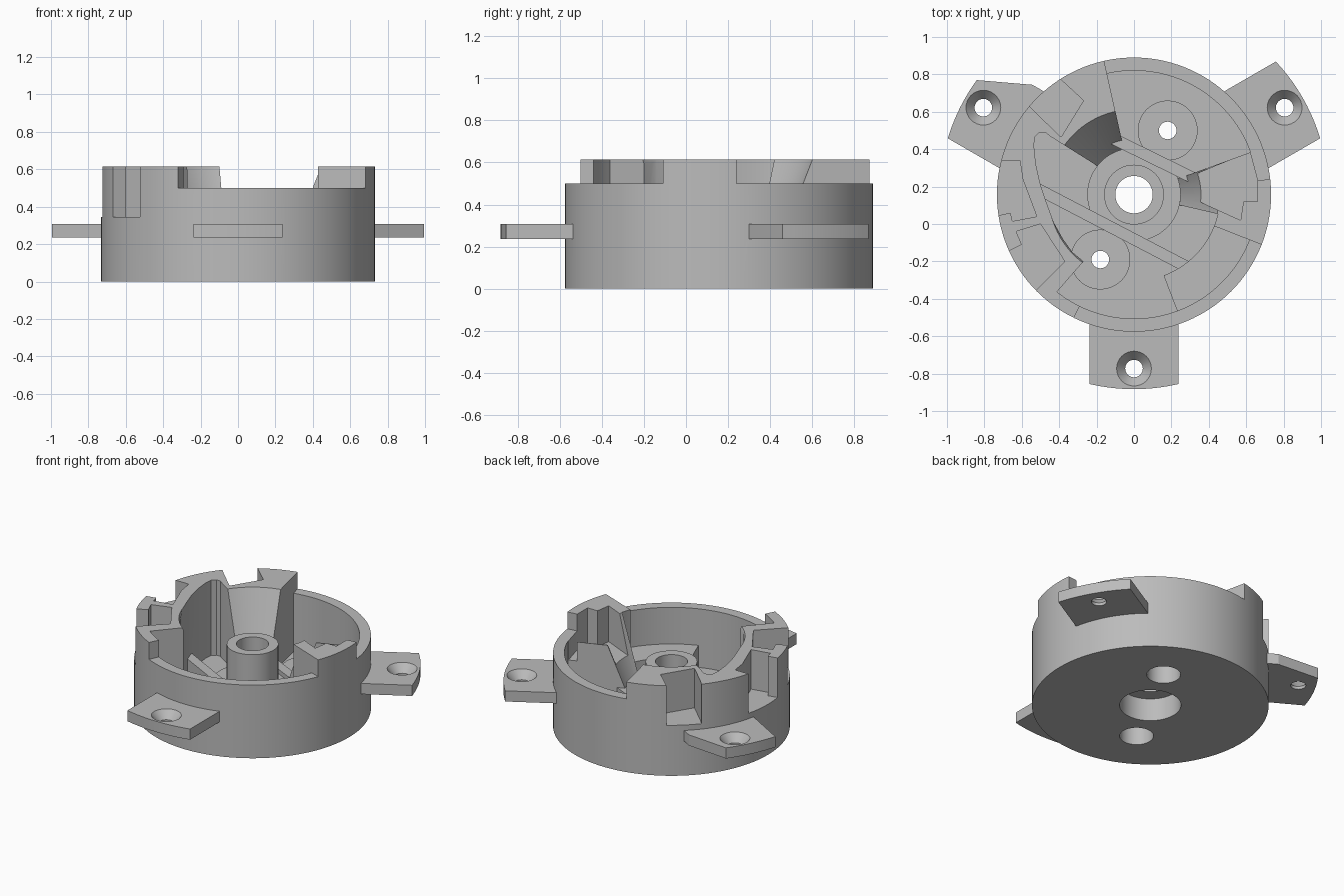
import bpy, bmesh
from math import radians, cos, sin
from mathutils import Vector

if "Cube" in bpy.data.objects:
    bpy.data.objects.remove(bpy.data.objects["Cube"], do_unlink=True)

CY = 0.157          # housing axis offset in y
R_OUT, R_IN = 0.733, 0.663
TOP, RIM, FLOOR = 0.615, 0.5, 0.1
HIGH = 1.0          # cutters run up past the top

grey = bpy.data.materials.new("plain grey")
grey.use_nodes = True
grey.diffuse_color = (0.5, 0.5, 0.5, 1)
grey.node_tree.nodes["Principled BSDF"].inputs["Base Color"].default_value = (0.5, 0.5, 0.5, 1)


def finish(bm, name):
    bmesh.ops.recalc_face_normals(bm, faces=bm.faces)
    mesh = bpy.data.meshes.new(name)
    bm.to_mesh(mesh)
    bm.free()
    mesh.materials.append(grey)
    obj = bpy.data.objects.new(name, mesh)
    bpy.context.scene.collection.objects.link(obj)
    return obj


def prism(name, points, z0, z1):
    bm = bmesh.new()
    face = bm.faces.new([bm.verts.new((x, y, z0)) for x, y in points])
    new = bmesh.ops.extrude_face_region(bm, geom=[face])["geom"]
    verts = [v for v in new if isinstance(v, bmesh.types.BMVert)]
    bmesh.ops.translate(bm, verts=verts, vec=(0, 0, z1 - z0))
    return finish(bm, name)


def cone(name, x, y, r0, r1, z0, z1, segments=48):
    bm = bmesh.new()
    bmesh.ops.create_cone(bm, cap_ends=True, segments=segments, radius1=r0, radius2=r1, depth=z1 - z0)
    bmesh.ops.translate(bm, verts=bm.verts, vec=(x, y, (z0 + z1) / 2))
    return finish(bm, name)


def arc(radius, a0, a1, steps=24):
    angles = [radians(a0 + (a1 - a0) * i / steps) for i in range(steps + 1)]
    return [(radius * cos(a), CY + radius * sin(a)) for a in angles]


def sector(radius, a0, a1):
    return [(0, CY)] + arc(radius, a0, a1)


def combine(target, tool, operation):
    mod = target.modifiers.new("join", 'BOOLEAN')
    mod.operation, mod.object, mod.solver = operation, tool, 'EXACT'
    bpy.context.view_layer.objects.active = target
    bpy.ops.object.modifier_apply(modifier=mod.name)
    bpy.data.objects.remove(tool, do_unlink=True)


def cut(tool):
    combine(housing, tool, 'DIFFERENCE')


def add(tool):
    combine(housing, tool, 'UNION')


# Solid housing, with the rim lowered at back and front
housing = cone("housing", 0, CY, R_OUT, R_OUT, 0, TOP, 128)
for a0, a1 in ((6.5, 102.6), (-116, -21.4)):
    cut(prism("rim_cutter", sector(1, a0, a1), RIM, HIGH))

# Tapered central cavity and the open bays around it
cut(cone("cavity_cutter", 0, CY, 0.25, 0.61, FLOOR, HIGH, 96))
cut(prism("back_bay_cutter", sector(R_IN, 20, 102.6), FLOOR, HIGH))
cut(prism("side_bay_cutter", sector(0.46, -72, -13), FLOOR, HIGH))
cut(prism("shelf_cutter", sector(R_IN, -70, -21.4), 0.25, HIGH))
front_bay = arc(R_IN, -128.4, -69.6) + [
    (0.16, -0.28), (0.1, 0), (-0.1, 0.25), (-0.45, 0.47), (-0.475, 0.49), (-0.505, 0.49),
    (-0.53, 0.465), (-0.535, 0.42), (-0.525, 0.32), (-0.5, 0.21), (-0.47, 0.12),
    (-0.43, 0.01), (-0.38, -0.08), (-0.33, -0.15), (-0.27, -0.2)]
cut(prism("front_bay_cutter", front_bay, FLOOR, HIGH))

# Stepped pockets in the tall wall
cut(prism("ledge_cutter", [(0.2, 0.17), (0.35, 0.12), (0.57, 0.02), (0.585, 0.12), (0.66, 0.12),
                           (0.66, 0.235), (0.62, 0.385), (0.34, 0.27), (0.2, 0.215)], 0.37, HIGH))
pockets = [
    [(-0.4, 0.78), (-0.27, 0.66), (-0.39, 0.465), (-0.53, 0.6), (-0.7, 0.78), (-0.55, 0.9)],
    [(-0.8, 0.34), (-0.61, 0.34), (-0.595, 0.24), (-0.52, 0.04), (-0.65, 0.015),
     (-0.66, 0.06), (-0.8, 0.03)],
    [(-0.8, -0.21), (-0.6, -0.11), (-0.63, -0.04), (-0.5, 0), (-0.37, -0.2), (-0.62, -0.45)],
]
for points in pockets:
    cut(prism("pocket_cutter", points, 0.345, HIGH))

# Diagonal floor ribs
for start, end in (((-0.52, 0.19), (0.3, -0.238)), ((-0.16, 0.48), (0.37, 0.22))):
    a, b = Vector(start), Vector(end)
    side = (b - a).orthogonal().normalized() * 0.031
    add(prism("rib", [a - side, b - side, b + side, a + side], 0.05, 0.22))

# Central post and screw bosses, with their bores
screws = ((0.18, 0.5), (-0.18, -0.19))
add(cone("post_base", 0, CY, 0.25, 0.25, 0.04, 0.19, 64))
add(cone("post", 0, CY, 0.16, 0.16, 0.06, 0.44))
for x, y in screws:
    add(cone("screw_boss", x, y, 0.16, 0.16, 0.05, 0.2))
cut(cone("post_counterbore", 0, CY, 0.19, 0.19, -0.1, 0.155))
cut(cone("post_bore", 0, CY, 0.1, 0.1, -0.2, HIGH))
for x, y in screws:
    cut(cone("screw_counterbore", x, y, 0.105, 0.105, -0.1, 0.14, 32))
    cut(cone("screw_bore", x, y, 0.047, 0.047, -0.2, HIGH, 32))

# Three mounting tabs with countersunk holes; the left-hand back one is clipped
half = 0.237
for name, angle in (("front_tab", -90), ("left_tab", 30), ("right_tab", 150)):
    out = Vector((cos(radians(angle)), sin(radians(angle))))
    across = Vector((out.y, -out.x))
    tip = half
    local = [(0.69, -half)]
    if name == "right_tab":
        tip = 0.11
    steps = 10
    for i in range(steps + 1):
        q = -half + (tip + half) * i / steps
        local.append(((1.04 ** 2 - q * q) ** 0.5, q))
    if name == "right_tab":
        local.append((0.764, half))
    local.append((0.69, half))
    centre = Vector((0, CY))
    add(prism(name, [centre + out * p + across * q for p, q in local], 0.235, 0.308))
    hx, hy = centre + out * 0.93
    cut(cone("tab_countersink", hx, hy, 0.047, 0.1, 0.255, 0.316, 32))
    cut(cone("tab_bore", hx, hy, 0.047, 0.047, 0.2, 0.4, 32))

# Smooth curved walls, crisp edges
bpy.ops.object.select_all(action='DESELECT')
housing.select_set(True)
bpy.context.view_layer.objects.active = housing
bpy.ops.object.shade_smooth_by_angle(angle=radians(25))
